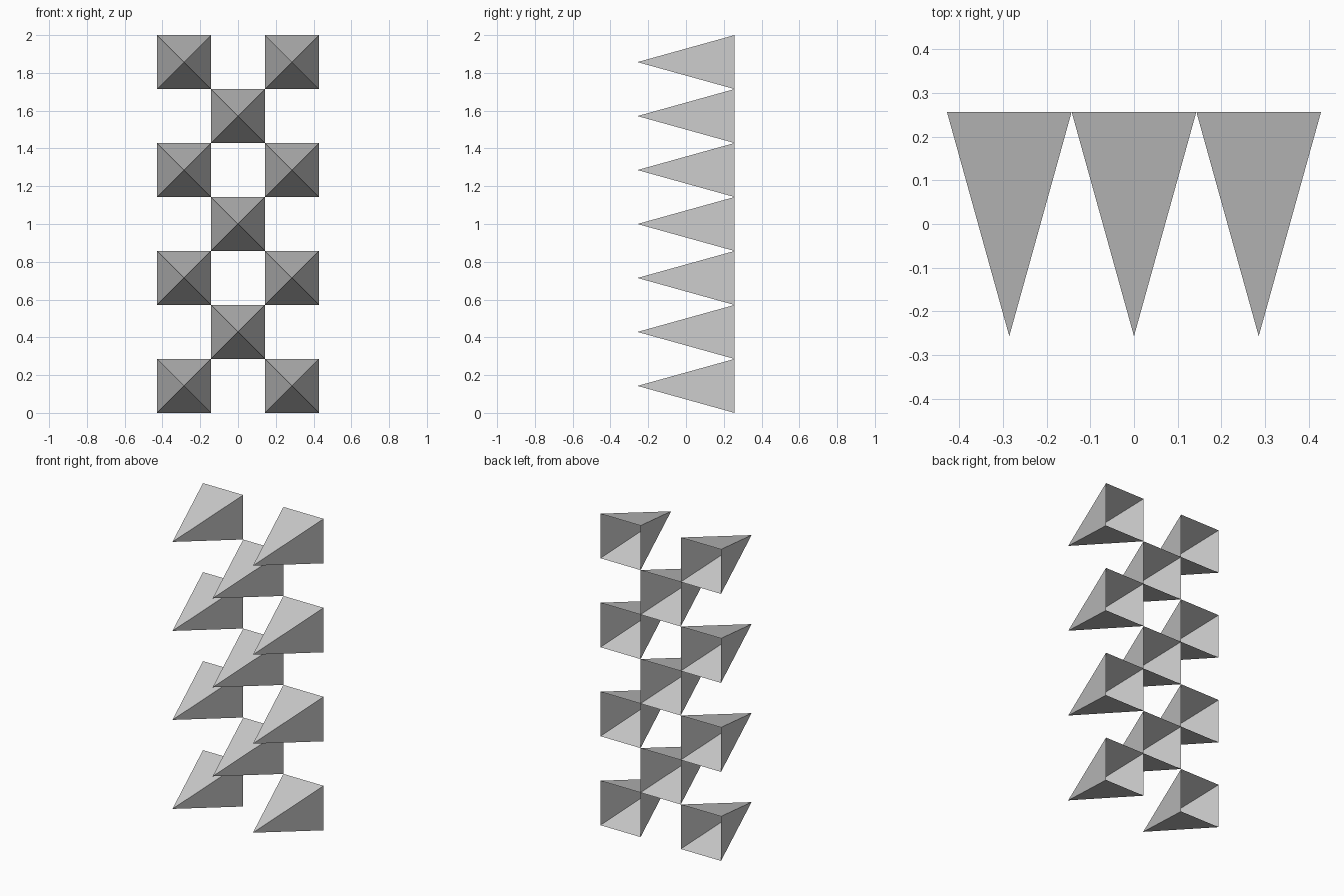
import bpy

if "Cube" in bpy.data.objects:
    bpy.data.objects.remove(bpy.data.objects["Cube"])

S = 2 / 7        # spike base width
D = 0.257        # half depth


def spike(name, col, row):
    """Four-sided spike pointing to the front, hollow and open at the back."""
    x, z, h = col * S, (row + 0.5) * S, S / 2
    verts = [(x - h, D, z - h), (x + h, D, z - h),
             (x + h, D, z + h), (x - h, D, z + h), (x, -D, z)]
    faces = [(i, (i + 1) % 4, 4) for i in range(4)]
    mesh = bpy.data.meshes.new(name)
    mesh.from_pydata(verts, [], faces)
    obj = bpy.data.objects.new(name, mesh)
    bpy.context.collection.objects.link(obj)


# Checkerboard: outer columns on even rows, middle column on odd rows
for row in range(7):
    if row % 2:
        spike(f"middle_spike_{row}", 0, row)
    else:
        spike(f"left_spike_{row}", -1, row)
        spike(f"right_spike_{row}", 1, row)
